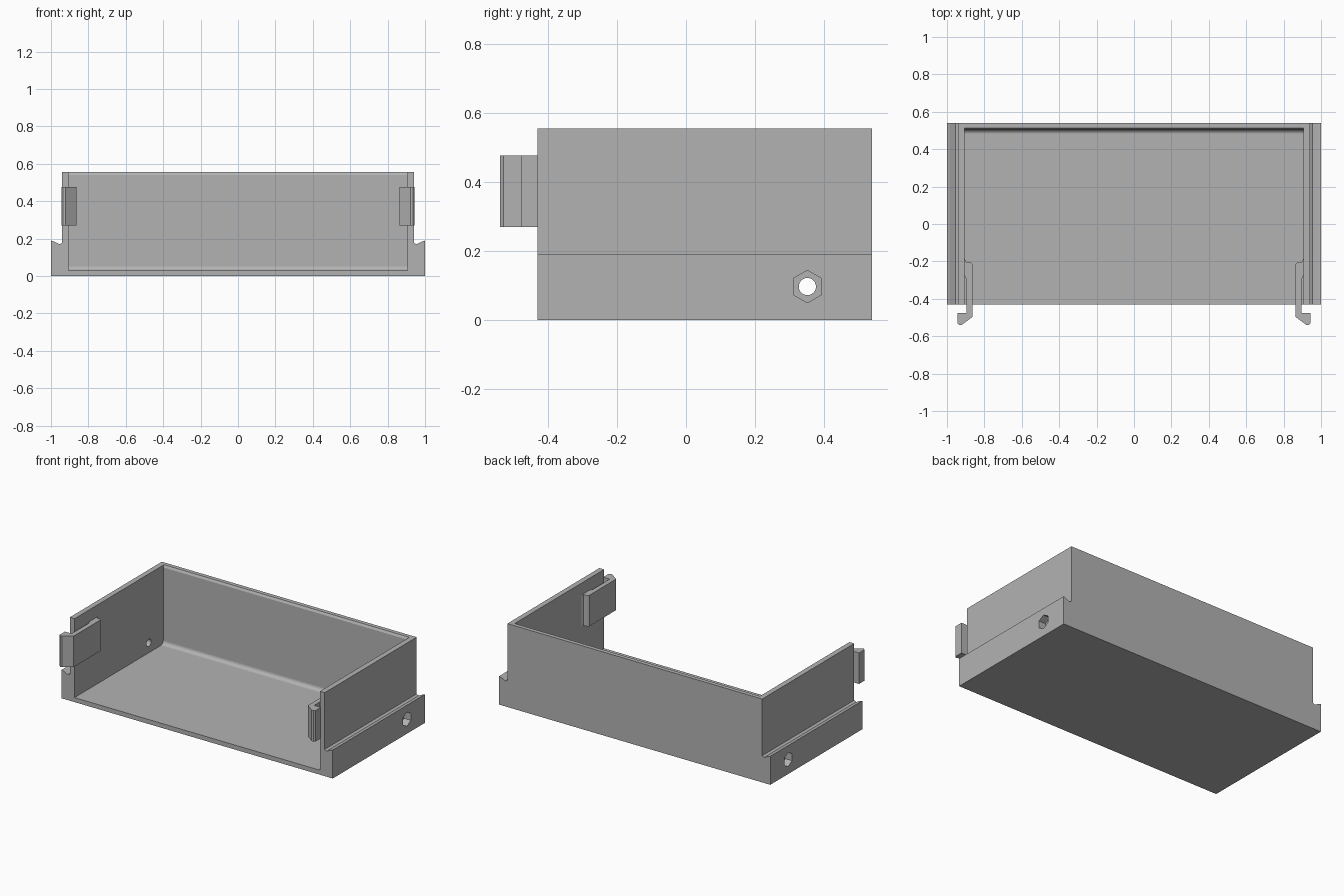
import bpy, bmesh, math
from mathutils import Vector

cube = bpy.data.objects.get("Cube")
if cube:
    bpy.data.objects.remove(cube, do_unlink=True)

grey = bpy.data.materials.new("plain grey")
grey.use_nodes = True
grey.diffuse_color = (0.45, 0.45, 0.45, 1)
grey.node_tree.nodes["Principled BSDF"].inputs["Base Color"].default_value = grey.diffuse_color


def prism(name, outline, axis, start, end):
    """Extrude a 2D outline along x, y or z."""
    place = {"x": lambda a, b, d: (d, a, b),
             "y": lambda a, b, d: (a, d, b),
             "z": lambda a, b, d: (a, b, d)}[axis]
    bm = bmesh.new()
    face = bm.faces.new([bm.verts.new(place(a, b, start)) for a, b in outline])
    solid = bmesh.ops.extrude_face_region(bm, geom=[face])
    moved = [g for g in solid["geom"] if isinstance(g, bmesh.types.BMVert)]
    bmesh.ops.translate(bm, verts=moved, vec=Vector(place(0, 0, end - start)))
    bmesh.ops.recalc_face_normals(bm, faces=bm.faces)
    mesh = bpy.data.meshes.new(name)
    bm.to_mesh(mesh)
    bm.free()
    mesh.materials.append(grey)
    obj = bpy.data.objects.new(name, mesh)
    bpy.context.collection.objects.link(obj)
    return obj


def cut(target, cutter):
    """Subtract the cutter from the target and hide it."""
    mod = target.modifiers.new(cutter.name, "BOOLEAN")
    mod.operation = "DIFFERENCE"
    mod.solver = "EXACT"
    mod.object = cutter
    cutter.hide_render = True
    cutter.hide_set(True)


def ring(y, z, radius, sides):
    """Regular polygon with one corner pointing up."""
    return [(y + radius * math.sin(math.tau * i / sides),
             z + radius * math.cos(math.tau * i / sides)) for i in range(sides)]


FRONT, BACK, TOP = -0.43, 0.54, 0.556
INNER, FLOOR, BACK_IN, FILLET = 0.905, 0.03, 0.505, 0.025

# Outer body: wide foot with a drip groove on each side, narrower upper walls
half = [(1, 0), (1, 0.19), (0.985, 0.185), (0.955, 0.17), (0.94, 0.178), (0.94, TOP)]
body = prism("tray_body", half + [(-x, z) for x, z in reversed(half)], "y", FRONT, BACK)

# Cavity, open at the front and top, with a rounded bottom back corner
corner = []
for i in range(7):
    a = math.pi / 2 * i / 6
    corner.append((BACK_IN - FILLET + FILLET * math.sin(a),
                   FLOOR + FILLET - FILLET * math.cos(a)))
cavity = [(FRONT - 0.1, FLOOR)] + corner + [
    (BACK_IN, TOP - 0.015), (BACK_IN + 0.008, TOP), (BACK_IN + 0.008, TOP + 0.1),
    (FRONT - 0.1, TOP + 0.1)]
cut(body, prism("cavity_cutter", cavity, "x", -INNER, INNER))

# Screw holes with hexagonal nut recesses in both side feet
for side, sign in (("left", 1), ("right", -1)):
    cut(body, prism(side + "_hole_cutter", ring(0.352, 0.097, 0.025, 24),
                    "x", sign * 0.85, sign * 1.1))
    cut(body, prism(side + "_nut_cutter", ring(0.352, 0.097, 0.047, 6),
                    "x", sign * 0.95, sign * 1.1))

# Snap clips on the inner walls, with hooks reaching out past the front
clip = [(0.91, -0.175), (0.898, -0.202), (0.872, -0.207), (0.864, -0.215),
        (0.864, -0.497), (0.922, -0.54), (0.935, -0.54), (0.944, -0.53),
        (0.944, -0.475), (0.895, -0.475), (0.895, -0.295), (0.91, -0.27)]
for side, sign in (("left", 1), ("right", -1)):
    prism(side + "_snap_clip", [(sign * x, y) for x, y in clip], "z", 0.27, 0.477)
